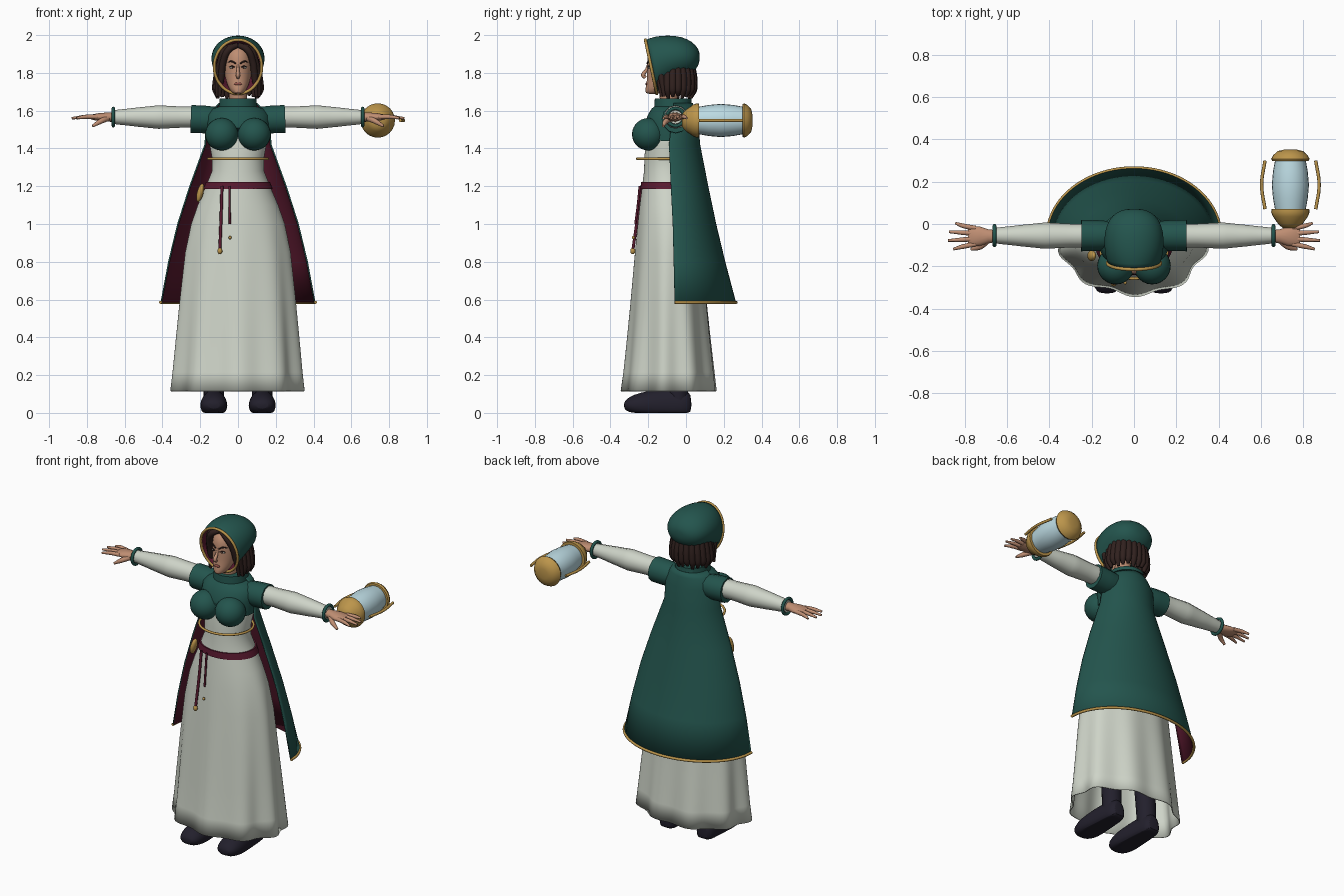
import bpy, bmesh, math
from mathutils import Matrix, Vector

old = bpy.data.objects.get("Cube")
if old:
    bpy.data.objects.remove(old, do_unlink=True)


def material(name, *rgb):
    m = bpy.data.materials.new(name)
    m.use_nodes = True
    m.diffuse_color = (*rgb, 1)
    node = next(n for n in m.node_tree.nodes if n.type == 'BSDF_PRINCIPLED')
    node.inputs["Base Color"].default_value = (*rgb, 1)
    return m


GREEN = material("deep_green", 0.017, 0.09, 0.075)
CREAM = material("cream_cloth", 0.62, 0.66, 0.58)
RED = material("wine_red", 0.1, 0.01, 0.028)
GOLD = material("gold", 0.5, 0.3, 0.07)
SKIN = material("skin", 0.52, 0.27, 0.17)
HAIR = material("dark_hair", 0.03, 0.015, 0.013)
BOOT = material("boot_black", 0.016, 0.014, 0.025)
GLASS = material("pale_glass", 0.5, 0.7, 0.76)
LIP = material("lip", 0.3, 0.09, 0.07)


def add(name, me, mats):
    me.materials.clear()
    for m in mats:
        me.materials.append(m)
    me.shade_smooth()
    me.set_sharp_from_angle(angle=math.radians(42))
    ob = bpy.data.objects.new(name, me)
    bpy.context.collection.objects.link(ob)
    return ob


def loft(name, rings, mats, caps=(True, True), closed=True, sub=0, thick=0, inner=0, rule=None):
    bm = bmesh.new()
    rows = [[bm.verts.new(p) for p in r] for r in rings]
    n = len(rows[0])
    for a, b in zip(rows, rows[1:]):
        for j in range(n if closed else n - 1):
            k = (j + 1) % n
            bm.faces.new((a[j], a[k], b[k], b[j]))
    if caps[0]:
        bm.faces.new(rows[0][::-1])
    if caps[1]:
        bm.faces.new(rows[-1])
    if all(caps):
        bmesh.ops.recalc_face_normals(bm, faces=bm.faces)
    if rule:
        for f in bm.faces:
            f.material_index = rule(f.calc_center_median())
    me = bpy.data.meshes.new(name)
    bm.to_mesh(me)
    bm.free()
    ob = add(name, me, mats)
    if sub:
        ob.modifiers.new("smooth", 'SUBSURF').levels = sub
        ob.modifiers["smooth"].render_levels = sub
    if thick:
        mod = ob.modifiers.new("thickness", 'SOLIDIFY')
        mod.thickness, mod.offset, mod.material_offset = thick, -1, inner
    return ob


def oval(z, rx, front, back, n=40, fold=0):
    pts = []
    for i in range(n):
        t = math.tau * i / n
        w = 1 + fold * math.cos(9 * (t + math.pi / 2)) + fold * 0.4 * math.sin(4 * t)
        pts.append((rx * w * math.cos(t), (front + back) / 2 + (back - front) / 2 * w * math.sin(t), z))
    return pts


def lathe_y(name, x, z, profile, mat, n=24):
    angles = [math.tau * i / n for i in range(n)]
    return loft(name, [[(x + r * math.cos(t), y, z + r * math.sin(t)) for t in angles]
                       for y, r in profile], [mat])


def tube(name, pts, radii, mat, cyclic=False):
    cu = bpy.data.curves.new(name, 'CURVE')
    cu.dimensions, cu.bevel_depth, cu.bevel_resolution = '3D', 1, 4
    cu.use_fill_caps, cu.resolution_u = True, 6
    sp = cu.splines.new('BEZIER')
    sp.bezier_points.add(len(pts) - 1)
    sp.use_cyclic_u = cyclic
    for i, (bp, p) in enumerate(zip(sp.bezier_points, pts)):
        bp.co = p
        bp.radius = radii[i] if isinstance(radii, (list, tuple)) else radii
        bp.handle_left_type = bp.handle_right_type = 'AUTO'
    tmp = bpy.data.objects.new(name + "_path", cu)
    bpy.context.collection.objects.link(tmp)
    dg = bpy.context.evaluated_depsgraph_get()
    me = bpy.data.meshes.new_from_object(tmp.evaluated_get(dg))
    bpy.data.objects.remove(tmp, do_unlink=True)
    return add(name, me, [mat])


def ball(name, loc, size, mat, tilt=0):
    bm = bmesh.new()
    mx = Matrix.Translation(loc) @ Matrix.Rotation(tilt, 4, 'Y') @ Matrix.Diagonal((*size, 1))
    bmesh.ops.create_uvsphere(bm, u_segments=24, v_segments=14, radius=1, matrix=mx)
    me = bpy.data.meshes.new(name)
    bm.to_mesh(me)
    bm.free()
    return add(name, me, [mat])


# Gown: folded skirt with a coloured hem, and the waist
gown = [(0.115, 0.345, -0.335, 0.16), (0.215, 0.335, -0.322, 0.15), (0.4, 0.32, -0.305, 0.13),
        (0.6, 0.303, -0.288, 0.11), (0.85, 0.278, -0.268, 0.09), (1.0, 0.248, -0.255, 0.075),
        (1.1, 0.213, -0.245, 0.06), (1.2, 0.17, -0.232, 0.04), (1.28, 0.138, -0.222, 0.02),
        (1.35, 0.138, -0.22, 0.02), (1.42, 0.15, -0.215, 0.03), (1.52, 0.15, -0.2, 0.035),
        (1.6, 0.09, -0.14, 0.02)]
loft("gown", [oval(*g, n=108, fold=0.045 * max(0, 1.1 - g[0])) for g in gown], [CREAM, GREEN],
     caps=(False, False), thick=0.006, inner=-1, rule=lambda c: int(c.z < 0.215))

# Bodice with collar and bust
bodice = [oval(*b) for b in [(1.44, 0.16, -0.222, 0.045), (1.53, 0.168, -0.222, 0.05),
                             (1.58, 0.165, -0.2, 0.045), (1.61, 0.135, -0.182, 0.035),
                             (1.622, 0.1, -0.168, 0.03), (1.665, 0.097, -0.165, 0.03)]]
bodice[0] = [(x, y, z + 0.065 * max(0, -(y + 0.09) / 0.13) ** 4) for x, y, z in bodice[0]]
loft("bodice", bodice, [GREEN])
for s, side in ((1, "left"), (-1, "right")):
    ball(side + "_bust", (s * 0.086, -0.198, 1.475), (0.088, 0.088, 0.086), GREEN)

# Belt, rib band and hanging cords
loft("belt", [oval(1.185, 0.184, -0.242, 0.05), oval(1.222, 0.17, -0.238, 0.045)], [RED])
tube("rib_band", oval(1.345, 0.158, -0.258, 0.03, n=16), 0.007, GOLD, cyclic=True)
tube("long_cord", [(-0.085, -0.24, 1.2), (-0.09, -0.258, 1.03), (-0.096, -0.28, 0.87)], 0.008, RED)
tube("short_cord", [(-0.045, -0.245, 1.2), (-0.045, -0.255, 1.1), (-0.043, -0.268, 1.0)], 0.006, RED)
ball("long_cord_bead", (-0.096, -0.282, 0.857), (0.013, 0.013, 0.017), GOLD)
ball("short_cord_bead", (-0.042, -0.278, 0.928), (0.008, 0.008, 0.009), GOLD)
ball("belt_charm", (-0.2, -0.15, 1.165), (0.017, 0.025, 0.05), GOLD, tilt=0.25)

# Cape, lined, with a trimmed lower edge
cape = [(0.585, 0.41, -0.06, 0.265), (0.8, 0.37, -0.065, 0.208), (1.0, 0.322, -0.07, 0.16),
        (1.2, 0.258, -0.08, 0.118), (1.42, 0.178, -0.09, 0.075), (1.55, 0.168, -0.075, 0.064),
        (1.61, 0.135, -0.065, 0.045), (1.64, 0.102, -0.065, 0.036)]


def arc(z, rx, edge, back, n):
    return [(rx * math.cos(math.pi * i / n), edge + (back - edge) * math.sin(math.pi * i / n), z)
            for i in range(n + 1)]


loft("cape", [arc(*c, 40) for c in cape], [GREEN, RED], caps=(False, False), closed=False,
     thick=0.008, inner=1)
tube("cape_trim", arc(*cape[0], 20), 0.008, GOLD)

# Head and neck
head = [(1.688, 0.02, -0.205, -0.15), (1.697, 0.034, -0.217, -0.11), (1.72, 0.051, -0.215, -0.09),
        (1.76, 0.065, -0.207, -0.05), (1.8, 0.073, -0.207, -0.02), (1.84, 0.077, -0.206, 0),
        (1.88, 0.077, -0.206, 0.01), (1.92, 0.066, -0.19, 0), (1.95, 0.04, -0.15, -0.03)]
loft("head", [oval(*h, n=24) for h in head], [SKIN], sub=1)
tube("neck", [(0, -0.085, 1.58), (0, -0.09, 1.65), (0, -0.1, 1.74)], 0.047, SKIN)
tube("nose", [(0, -0.2, 1.845), (0, -0.21, 1.815), (0, -0.226, 1.787), (0, -0.214, 1.774)],
     [0.006, 0.008, 0.012, 0.008], SKIN)
ball("lips", (0, -0.209, 1.742), (0.021, 0.006, 0.008), LIP)

# Hood as tilted rings: top y, top z, bottom y, bottom z, half width
hood = [(-0.215, 1.975, -0.155, 1.69, 0.125), (-0.165, 1.995, -0.115, 1.73, 0.139),
        (-0.09, 2.0, -0.05, 1.765, 0.143), (-0.02, 1.992, 0.01, 1.785, 0.132),
        (0.035, 1.965, 0.048, 1.81, 0.103), (0.064, 1.93, 0.068, 1.845, 0.06),
        (0.072, 1.905, 0.072, 1.87, 0.02)]


def hood_ring(ty, tz, by, bz, w, n=32):
    mid, half = Vector((0, ty + by, tz + bz)) / 2, Vector((0, ty - by, tz - bz)) / 2
    return [mid + half * math.sin(math.tau * i / n) - Vector((w * math.cos(math.tau * i / n), 0, 0))
            for i in range(n)]


loft("hood", [hood_ring(*h) for h in hood], [GREEN, RED], caps=(False, True), sub=1,
     thick=0.006, inner=1)
tube("hood_trim", hood_ring(*hood[0], n=16), 0.008, GOLD, cyclic=True)

# Hair: cap, back locks and parted front locks
ball("hair_cap", (0, -0.075, 1.865), (0.098, 0.108, 0.092), HAIR)
for i in range(15):
    t = math.radians(-22 + 224 * i / 14)
    c, sn = math.cos(t), math.sin(t)
    tip = 1.665 + 0.008 * (i % 3)
    tube(f"hair_lock_{i + 1}", [(0.095 * c, -0.06 + 0.085 * sn, 1.87), (0.112 * c, -0.06 + 0.1 * sn, 1.77),
                                (0.118 * c, -0.06 + 0.1 * sn, 1.71), (0.108 * c, -0.06 + 0.09 * sn, tip)],
         [0.016, 0.021, 0.019, 0.008], HAIR)

for s, side in ((1, "left"), (-1, "right")):
    def P(x, y, z):
        return (s * x, y, z)

    for k in range(2):
        d = 0.014 * k
        tube(f"{side}_front_lock_{k + 1}",
             [P(0.003, -0.175 + d, 1.948), P(0.05 + d, -0.187 + d, 1.922), P(0.078 + d, -0.168 + d, 1.86),
              P(0.088 + d, -0.145 + d, 1.78), P(0.098 + d, -0.13 + d, 1.675)],
             [0.014, 0.018, 0.018, 0.018, 0.008], HAIR)
    # Eyes and brows
    ball(side + "_eye", P(0.031, -0.192, 1.828), (0.014, 0.008, 0.006), CREAM)
    ball(side + "_iris", P(0.03, -0.198, 1.828), (0.0058, 0.004, 0.0058), HAIR)
    tube(side + "_eyelid", [P(0.015, -0.203, 1.83), P(0.031, -0.2, 1.836), P(0.047, -0.186, 1.83)],
         [0.002, 0.003, 0.002], HAIR)
    tube(side + "_brow", [P(0.012, -0.206, 1.85), P(0.034, -0.197, 1.861), P(0.053, -0.18, 1.856)],
         [0.004, 0.0045, 0.002], HAIR)

    # Sleeves and bracelet
    tube(side + "_short_sleeve", [P(0.08, -0.055, 1.55), P(0.17, -0.055, 1.553), P(0.25, -0.055, 1.556)],
         [0.065, 0.073, 0.074], GREEN)
    tube(side + "_long_sleeve", [P(x, -0.055, 1.566) for x in (0.2, 0.3, 0.42, 0.52, 0.6, 0.665)],
         [0.056, 0.056, 0.062, 0.052, 0.043, 0.036], CREAM)
    tube(side + "_bracelet", [P(0.66, -0.055 + 0.046 * math.cos(t), 1.566 + 0.046 * math.sin(t))
                              for t in (math.tau * i / 12 for i in range(12))], 0.009, GREEN, cyclic=True)

    # Hand with fingers and thumb
    palm = [(0.65, 0.028, 0.026), (0.69, 0.033, 0.024), (0.73, 0.046, 0.022), (0.765, 0.047, 0.016),
            (0.785, 0.04, 0.009)]
    loft(side + "_palm", [[P(x, -0.058 + ry * math.cos(t), 1.566 + rz * math.sin(t))
                           for t in (math.tau * i / 16 for i in range(16))] for x, ry, rz in palm], [SKIN])
    for k, end in enumerate((0.855, 0.88, 0.875, 0.845)):
        y = -0.095 + 0.025 * k
        spread = (k - 1.5) * 0.008
        tube(f"{side}_finger_{k + 1}", [P(0.75, y, 1.567), P(0.81, y + spread, 1.567), P(end, y + spread * 2, 1.56)],
             [0.012, 0.011, 0.006], SKIN)
    tube(side + "_thumb", [P(0.69, -0.075, 1.56), P(0.73, -0.108, 1.542), P(0.77, -0.12, 1.518)],
         [0.016, 0.014, 0.007], SKIN)

    # Boots and legs
    foot = [(-0.33, 0.035, 0.055), (-0.305, 0.062, 0.085), (-0.24, 0.076, 0.11), (-0.15, 0.068, 0.125),
            (-0.06, 0.06, 0.13), (0.0, 0.056, 0.12), (0.03, 0.036, 0.1)]
    loft(side + "_boot", [[P(0.128 + w * math.cos(t), y, max(0, 0.04 + (top - 0.04) * math.sin(t)))
                           for t in (math.tau * i / 20 for i in range(20))] for y, w, top in foot], [BOOT], sub=1)
    tube(side + "_boot_shaft", [P(0.128, -0.04, 0.06), P(0.125, -0.05, 0.25), P(0.115, -0.07, 0.6)],
         [0.055, 0.058, 0.07], BOOT)
    # Lantern side bars
    tube(side + "_lantern_bar", [(0.74 + s * 0.12, 0.07, 1.548), (0.74 + s * 0.136, 0.185, 1.548),
                                 (0.74 + s * 0.12, 0.3, 1.548)], 0.008, GOLD)

# Lantern lying along y beside the left hand
lathe_y("lantern_front_cap", 0.74, 1.548, [(-0.02, 0.035), (0.0, 0.058), (0.035, 0.082), (0.055, 0.091),
                                           (0.07, 0.089)], GOLD)
lathe_y("lantern_glass", 0.74, 1.548, [(0.065, 0.072), (0.12, 0.082), (0.185, 0.088), (0.25, 0.082),
                                       (0.305, 0.072)], GLASS)
lathe_y("lantern_back_cap", 0.74, 1.548, [(0.298, 0.086), (0.308, 0.091), (0.325, 0.082), (0.345, 0.06),
                                          (0.352, 0.03)], GOLD)
